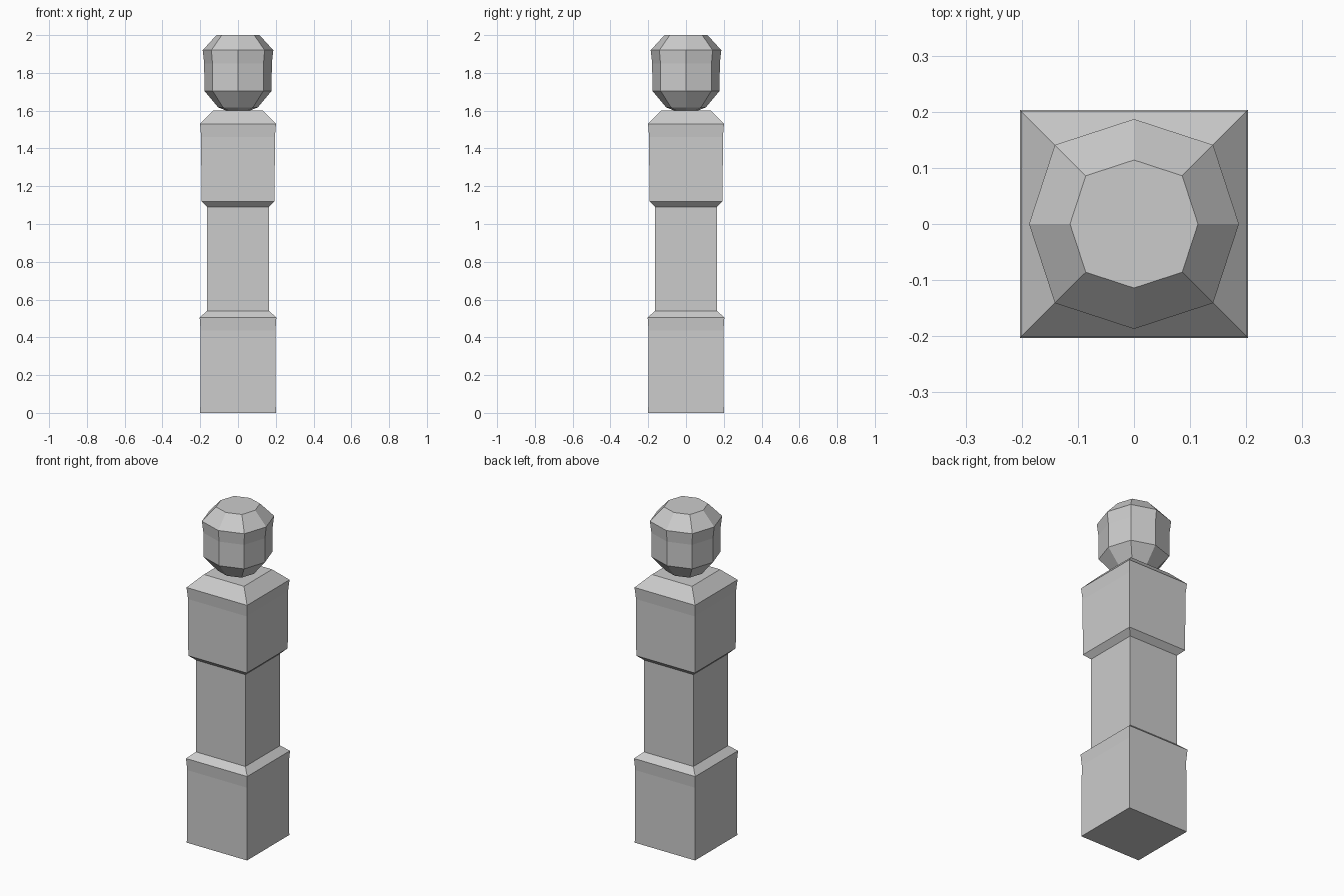
import bpy, bmesh, math

if "Cube" in bpy.data.objects:
    bpy.data.objects.remove(bpy.data.objects["Cube"])


def loft(name, profile, ring):
    """Stack horizontal rings along z; ring(half) gives the outline points."""
    bm = bmesh.new()
    rings = [[bm.verts.new((x, y, z)) for x, y in ring(half)] for z, half in profile]
    n = len(rings[0])
    for lower, upper in zip(rings, rings[1:]):
        for i in range(n):
            j = (i + 1) % n
            bm.faces.new((lower[i], lower[j], upper[j], upper[i]))
    bm.faces.new(rings[0][::-1])
    bm.faces.new(rings[-1])
    bmesh.ops.recalc_face_normals(bm, faces=bm.faces)
    mesh = bpy.data.meshes.new(name)
    bm.to_mesh(mesh)
    bm.free()
    obj = bpy.data.objects.new(name, mesh)
    bpy.context.collection.objects.link(obj)
    return obj


def square(h):
    return [(-h, -h), (h, -h), (h, h), (-h, h)]


def octagon(r):
    # corners on the diagonals stick out slightly further than those on the axes
    radii = (r, r * 1.066)
    return [(radii[i % 2] * math.cos(i * math.pi / 4),
             radii[i % 2] * math.sin(i * math.pi / 4)) for i in range(8)]


# Square post: flared base, narrow shaft, flared head with sloped cap
loft("post", [(0, 0.2), (0.435, 0.198), (0.505, 0.203), (0.54, 0.164),
              (1.09, 0.163), (1.12, 0.194), (1.46, 0.195), (1.53, 0.201),
              (1.6, 0.133)], square)

# Eight-sided ball finial resting on the cap
loft("ball_finial", [(1.6, 0.06), (1.617, 0.105), (1.705, 0.178),
                     (1.85, 0.179), (1.92, 0.187), (2.0, 0.114)], octagon)
